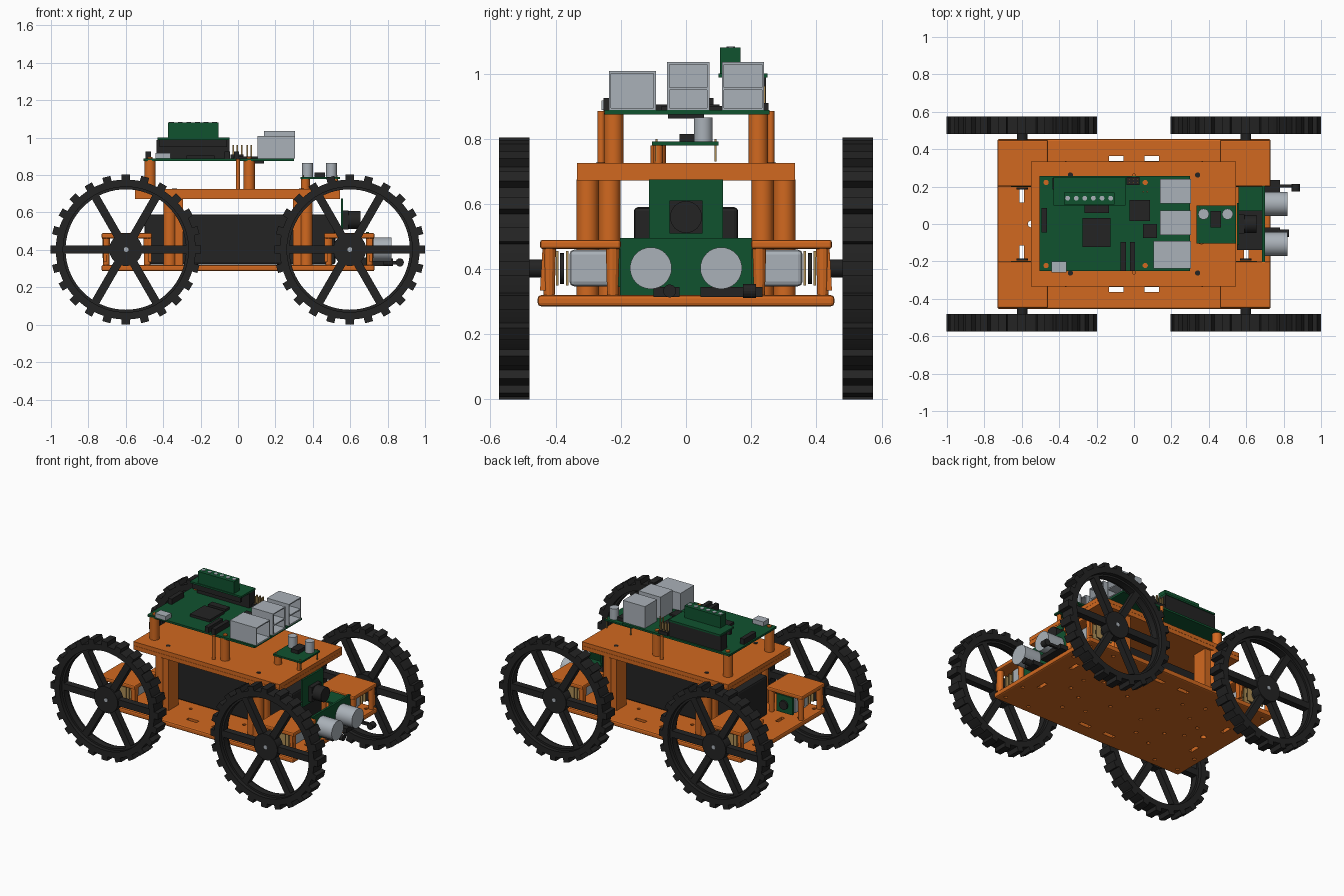
import bpy, bmesh, math
from mathutils import Matrix, Vector

if "Cube" in bpy.data.objects:
    bpy.data.objects.remove(bpy.data.objects["Cube"])


def material(name, r, g, b):
    m = bpy.data.materials.new(name)
    m.diffuse_color = (r, g, b, 1)
    m.use_nodes = True
    m.node_tree.nodes["Principled BSDF"].inputs["Base Color"].default_value = m.diffuse_color
    return m


ORANGE = material("orange plastic", 0.64, 0.14, 0.014)
BLACK = material("black plastic", 0.017, 0.017, 0.017)
GREEN = material("circuit green", 0.005, 0.085, 0.028)
SILVER = material("silver metal", 0.40, 0.44, 0.48)
BRASS = material("brass", 0.42, 0.27, 0.09)


class Part:
    """Collects boxes and cylinders into one object."""

    def __init__(self, name, mat, smooth=False, bevel=0):
        self.name, self.mat, self.smooth, self.bevel = name, mat, smooth, bevel
        self.bm = bmesh.new()

    def box(self, x0, x1, y0, y1, z0, z1, turn=Matrix()):
        place = Matrix.Translation(((x0 + x1) / 2, (y0 + y1) / 2, (z0 + z1) / 2))
        size = Matrix.Diagonal((x1 - x0, y1 - y0, z1 - z0, 1))
        return bmesh.ops.create_cube(self.bm, size=1, matrix=turn @ place @ size)["verts"]

    def cyl(self, x, y, z, r, length, axis="Z", sides=24, r2=None):
        turn = {"X": Matrix.Rotation(math.pi / 2, 4, "Y"),
                "Y": Matrix.Rotation(-math.pi / 2, 4, "X"), "Z": Matrix()}[axis]
        bmesh.ops.create_cone(self.bm, cap_ends=True, segments=sides, radius1=r,
                              radius2=r if r2 is None else r2, depth=length,
                              matrix=Matrix.Translation((x, y, z)) @ turn)

    def done(self):
        me = bpy.data.meshes.new(self.name)
        bmesh.ops.recalc_face_normals(self.bm, faces=self.bm.faces)
        self.bm.to_mesh(me)
        self.bm.free()
        me.materials.append(self.mat)
        ob = bpy.data.objects.new(self.name, me)
        bpy.context.collection.objects.link(ob)
        if self.bevel:
            mod = ob.modifiers.new("soft edges", "BEVEL")
            mod.width, mod.segments = self.bevel, 2
        if self.smooth:
            bpy.ops.object.select_all(action="DESELECT")
            ob.select_set(True)
            bpy.context.view_layer.objects.active = ob
            bpy.ops.object.shade_smooth_by_angle(angle=math.radians(35))
        return ob


SIGNS = (-1, 1)
CORNERS = [(sx, sy) for sx in SIGNS for sy in SIGNS]

# Spoked wheels with block tread
wheel = Part("wheel", BLACK, smooth=True)
profile = [(0.335, -0.047), (0.374, -0.047), (0.374, 0.047), (0.335, 0.047),
           (0.335, 0.022), (0.322, 0.022), (0.322, -0.022), (0.335, -0.022)]
ring = [wheel.bm.verts.new((r, y, 0)) for r, y in profile]
edges = [wheel.bm.edges.new((ring[i], ring[i - 1])) for i in range(len(ring))]
bmesh.ops.spin(wheel.bm, geom=ring + edges, axis=(0, 1, 0), cent=(0, 0, 0),
               angle=math.tau, steps=72, use_merge=True)
bmesh.ops.remove_doubles(wheel.bm, verts=wheel.bm.verts, dist=1e-5)
for i in range(24):
    wheel.box(0.37, 0.402, -0.047, 0.047, -0.022, 0.022, Matrix.Rotation(math.tau * i / 24, 4, "Y"))
for i in range(6):
    wheel.box(0.05, 0.33, -0.022, 0.022, -0.022, 0.022, Matrix.Rotation(math.tau * i / 6, 4, "Y"))
wheel.cyl(0, 0, 0, 0.088, 0.06, "Y", 36)
first = wheel.done()
first.location = (-0.6, -0.527, 0.402)
for x, y in ((-0.6, 0.527), (0.597, -0.527), (0.597, 0.527)):
    ob = first.copy()
    ob.location = (x, y, 0.402)
    bpy.context.collection.objects.link(ob)

# Base plate with slots and bolt holes
base = Part("base_plate", ORANGE, bevel=0.01)
base.box(-0.73, 0.73, -0.455, 0.455, 0.286, 0.32)
base = base.done()
cut = Part("base_cutter", ORANGE)
for sx, sy in CORNERS:
    cut.box(sx * 0.095 - 0.04, sx * 0.095 + 0.04, sy * 0.35 - 0.013, sy * 0.35 + 0.013, 0.2, 0.4)
    cut.box(sx * 0.6 - 0.012, sx * 0.6 + 0.012, sy * 0.15 - 0.035, sy * 0.15 + 0.035, 0.2, 0.4)
    for x, y in ((0.68, 0.4), (0.5, 0.4), (0.68, 0.24), (0.34, 0.27), (0.2, 0.22),
                 (0.34, 0.12), (0.12, 0.08), (0.45, 0.06)):
        cut.cyl(sx * x, sy * y, 0.3, 0.012, 0.2, sides=10)
cut.cyl(-0.55, 0, 0.3, 0.018, 0.2, sides=16)
cutter = cut.done()
cutter.hide_render = True
cutter.display_type = "WIRE"
mod = base.modifiers.new("holes", "BOOLEAN")
mod.operation, mod.object, mod.solver = "DIFFERENCE", cutter, "EXACT"

# Motor clamps: raised corner plates on tapered feet
clamp = Part("motor_clamp_plates", ORANGE, bevel=0.008)
feet = Part("motor_clamp_feet", ORANGE)
for sx, sy in CORNERS:
    xs, ys = sorted((sx * 0.46, sx * 0.73)), sorted((sy * 0.2, sy * 0.448))
    clamp.box(*xs, *ys, 0.462, 0.49)
    for x in (0.485, 0.705):
        for y in (0.225, 0.42):
            feet.cyl(sx * x, sy * y, 0.39, 0.017, 0.15, sides=12, r2=0.021)
    # leaning outer fins
    for x in (0.47, 0.71):
        c = sorted((sx * x - 0.008, sx * x + 0.008))
        for v in feet.box(*c, *sorted((sy * 0.405, sy * 0.44)), 0.335, 0.47):
            if v.co.z < 0.4:
                v.co.y += sy * 0.008
clamp.done()
feet.done()

# Geared motors with axles and encoder boards
motors = Part("motors", SILVER, bevel=0.015)
gearbox = Part("gearbox_plates", BRASS)
gears = Part("gears_and_axles", BLACK, smooth=True)
encoders = Part("encoder_boards", GREEN)
for sx, sy in CORNERS:
    x = sx * 0.598
    motors.box(x - 0.07, x + 0.07, *sorted((sy * 0.215, sy * 0.358)), 0.347, 0.46)
    for y in (0.365, 0.395, 0.428):
        gearbox.box(x - 0.06, x + 0.06, sy * y - 0.004, sy * y + 0.004, 0.35, 0.455)
    for y in (0.38, 0.411):
        gears.cyl(x, sy * y, 0.402, 0.047, 0.012, "Y")
    gears.cyl(x, sy * 0.455, 0.402, 0.028, 0.06, "Y")
    gears.cyl(x, sy * 0.19, 0.402, 0.03, 0.012, "Y")
    encoders.box(x - 0.06, x + 0.06, *sorted((sy * 0.198, sy * 0.214)), 0.345, 0.462)
for p in (motors, gearbox, gears, encoders):
    p.done()
tips = Part("axle_tips", SILVER)
for sx, sy in CORNERS:
    tips.cyl(sx * 0.598, sy * 0.557, 0.402, 0.013, 0.008, "Y", 12)
tips.done()

# Battery pack
battery = Part("battery_pack", BLACK, bevel=0.012)
battery.box(-0.5, 0.52, -0.16, 0.16, 0.322, 0.59)
battery.done()

# Deck supports and two-layer deck
posts = Part("deck_posts", ORANGE, smooth=True)
for sx, sy in CORNERS:
    posts.box(*sorted((sx * 0.295, sx * 0.35)), *sorted((sy * 0.215, sy * 0.32)), 0.31, 0.675)
    for y in (0.235, 0.302):
        posts.cyl(sx * 0.365, sy * y, 0.495, 0.034, 0.36)
posts.done()
deck = Part("deck", ORANGE)
deck.box(-0.55, 0.545, -0.335, 0.335, 0.672, 0.699)
deck.box(-0.55, 0.545, -0.335, 0.335, 0.7, 0.726)
deck.done()
bolts = Part("deck_holes", BLACK)
for sx, sy in CORNERS:
    bolts.cyl(sx * 0.34, sy * 0.262, 0.726, 0.014, 0.003, sides=16)
bolts.done()

# Standoffs under the boards
standoffs = Part("board_standoffs", ORANGE, smooth=True)
for sy in SIGNS:
    for x in (-0.47, 0.06):
        standoffs.cyl(x, sy * 0.222, 0.802, 0.03, 0.155)
        standoffs.cyl(x, sy * 0.222, 0.89, 0.014, 0.012)
    standoffs.cyl(0.0, sy * 0.26, 0.805, 0.011, 0.16, sides=12)
standoffs.cyl(0.36, -0.085, 0.752, 0.024, 0.056)
standoffs.cyl(0.52, -0.085, 0.752, 0.014, 0.056)
standoffs.done()

# Main board, power hat, driver board, camera board, distance sensor board
boards = Part("circuit_boards", GREEN)
boards.box(-0.505, 0.3, -0.25, 0.256, 0.875, 0.888)
boards.box(-0.43, -0.045, 0.1, 0.25, 0.988, 1.0)
boards.box(0.335, 0.545, -0.105, 0.1, 0.78, 0.791)
boards.box(0.55, 0.562, -0.113, 0.113, 0.49, 0.675)
boards.box(0.685, 0.7, -0.202, 0.202, 0.32, 0.496)
boards.box(0.56, 0.685, 0.07, 0.2, 0.47, 0.48)
boards.done()
terminal = Part("terminal_block", GREEN)
terminal.box(-0.375, -0.105, 0.105, 0.168, 1.0, 1.08)
terminal.done()
screws = Part("terminal_screws", SILVER)
for i in range(6):
    screws.cyl(-0.355 + i * 0.046, 0.138, 1.08, 0.013, 0.006, sides=12)
screws.done()

# Chips and black connectors
chips = Part("chips_and_connectors", BLACK)
for x, y, w, d, top in ((-0.2, -0.045, 0.15, 0.155, 0.905), (0.03, 0.072, 0.11, 0.11, 0.9),
                        (0.085, -0.037, 0.075, 0.075, 0.9), (-0.2, 0.08, 0.13, 0.045, 0.905),
                        (-0.058, -0.175, 0.028, 0.155, 0.925), (-0.008, -0.175, 0.028, 0.155, 0.925),
                        (-0.48, 0.02, 0.03, 0.13, 0.925), (-0.005, 0.23, 0.07, 0.045, 0.91)):
    chips.box(x - w / 2, x + w / 2, y - d / 2, y + d / 2, 0.885, top)
chips.box(-0.435, -0.045, 0.185, 0.245, 0.888, 0.988)
chips.box(-0.42, -0.06, 0.11, 0.13, 0.95, 0.988)
chips.box(0.41, 0.465, -0.02, 0.07, 0.79, 0.815)
chips.box(0.04, 0.14, -0.055, 0.055, 0.862, 0.876)
chips.done()

# Header pins
pins = Part("header_pins", BRASS)
for x in (-0.025, -0.003, 0.02):
    for y in (0.22, 0.24):
        pins.box(x - 0.004, x + 0.004, y - 0.004, y + 0.004, 0.9, 0.962)
for x in (0.05, 0.072):
    pins.box(x - 0.004, x + 0.004, 0.168, 0.176, 0.888, 0.962)
for sx in SIGNS:
    for sy in SIGNS:
        pins.box(0.44 + sx * 0.09 - 0.003, 0.44 + sx * 0.09 + 0.003, sy * 0.09 - 0.003, sy * 0.09 + 0.003, 0.73, 0.8)
pins.done()

# Port shells, open toward the nose
ports = Part("port_shells", SILVER)
for x0, y0, y1, top, split in ((0.105, -0.237, -0.092, 1.008, False),
                               (0.14, -0.058, 0.072, 1.035, True), (0.14, 0.11, 0.24, 1.035, True)):
    ports.box(x0, x0 + 0.04, y0, y1, 0.888, top)
    for wall in ((y0, y1, top - 0.007, top), (y0, y1, 0.888, 0.895),
                 (y0, y0 + 0.007, 0.888, top), (y1 - 0.007, y1, 0.888, top)):
        ports.box(x0, 0.304, *wall)
    if split:
        ports.box(x0, 0.304, y0, y1, 0.95, 0.958)
ports.box(-0.44, -0.36, -0.26, -0.2, 0.888, 0.918)
ports.done()

# Capacitors and distance sensor cans
cans = Part("capacitors_and_sensor_cans", SILVER, smooth=True)
for x in (0.372, 0.5):
    cans.cyl(x, 0.053, 0.828, 0.029, 0.074)
for sy in SIGNS:
    cans.cyl(0.76, sy * 0.108, 0.403, 0.064, 0.124, "X", 32)
cans.done()

# Camera lens and sensor bracket
lens = Part("camera_lens", BLACK, smooth=True)
lens.box(0.56, 0.59, -0.05, 0.05, 0.51, 0.61)
lens.cyl(0.61, 0, 0.56, 0.049, 0.09, "X")
lens.done()
bracket = Part("sensor_bracket", BLACK)
bracket.box(0.55, 0.685, -0.14, 0.1, 0.32, 0.36)
for y0, y1 in ((-0.1, -0.02), (0.045, 0.235)):
    bracket.box(0.7, 0.78, y0, y1, 0.315, 0.345)
bracket.box(0.72, 0.85, 0.195, 0.212, 0.322, 0.34)
bracket.cyl(0.865, 0.195, 0.333, 0.022, 0.04, "Y", 16)
bracket.cyl(0.8, -0.05, 0.333, 0.02, 0.06, "X", 16)
bracket.done()
